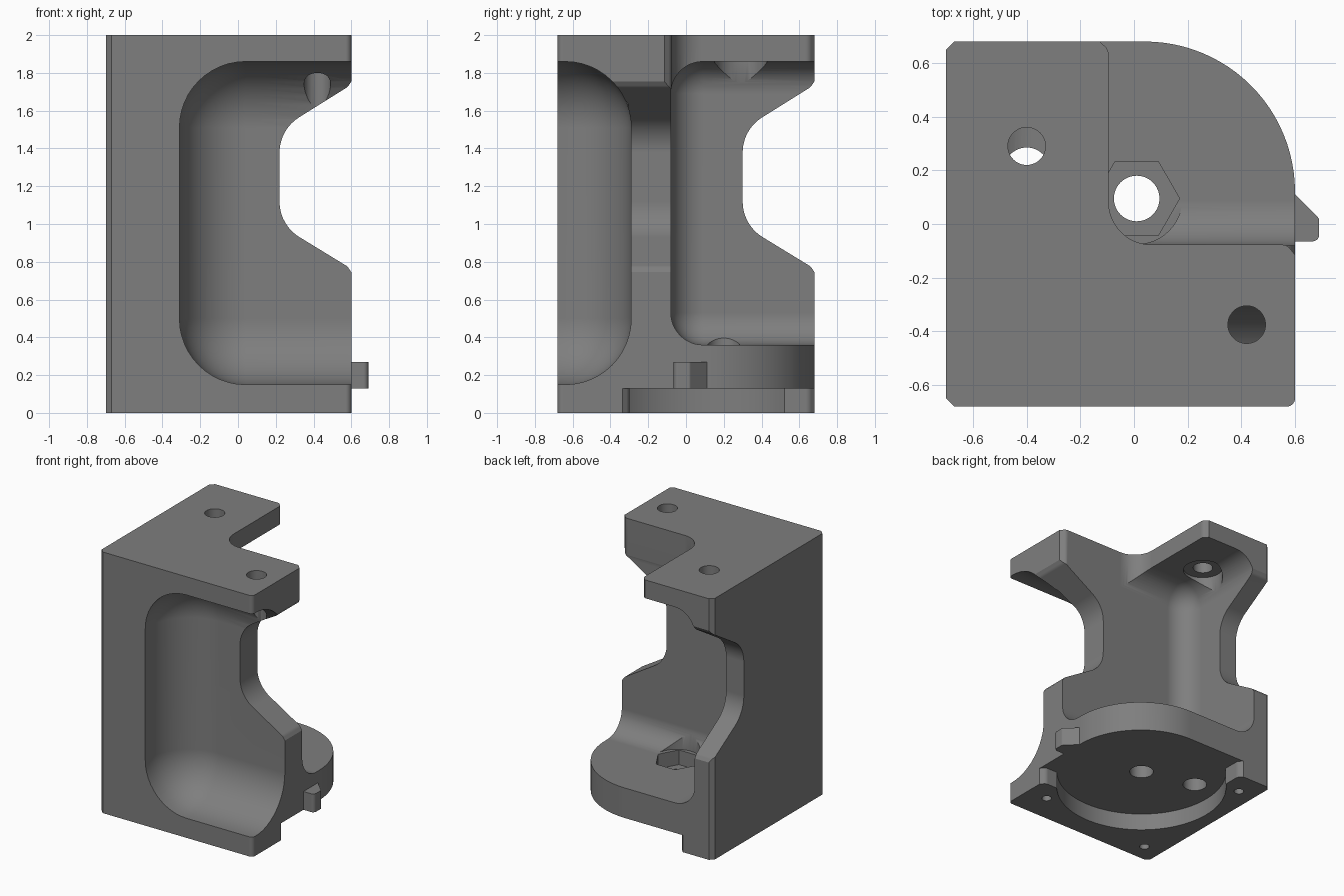
import bpy, bmesh
from math import cos, sin, pi, tan
from mathutils import Vector, Matrix

cube = bpy.data.objects.get("Cube")
if cube:
    bpy.data.objects.remove(cube, do_unlink=True)

grey = bpy.data.materials.new("machined grey")
grey.use_nodes = True
colour = (0.21, 0.21, 0.21, 1)
grey.diffuse_color = colour
grey.node_tree.nodes["Principled BSDF"].inputs["Base Color"].default_value = colour


def finish(bm, name):
    bmesh.ops.recalc_face_normals(bm, faces=bm.faces)
    mesh = bpy.data.meshes.new(name)
    bm.to_mesh(mesh)
    bm.free()
    mesh.materials.append(grey)
    ob = bpy.data.objects.new(name, mesh)
    bpy.context.collection.objects.link(ob)
    return ob


def rounded(corners, steps=12):
    """Polygon corners (x, y, radius) turned into a filleted outline."""
    out = []
    for i, (x, y, r) in enumerate(corners):
        p = Vector((x, y))
        if r == 0:
            out.append(p)
            continue
        a = (Vector(corners[i - 1][:2]) - p).normalized()
        b = (Vector(corners[(i + 1) % len(corners)][:2]) - p).normalized()
        half = a.angle(b) / 2
        centre = p + (a + b).normalized() * (r / sin(half))
        start = p + a * (r / tan(half)) - centre
        end = p + b * (r / tan(half)) - centre
        for k in range(steps + 1):
            t = k / steps
            sweep = pi - 2 * half
            v = (start * sin((1 - t) * sweep) + end * sin(t * sweep)) / sin(sweep)
            out.append(centre + v)
    return out


def prism(name, outline, low, high, axes="xyz"):
    """Extrude an outline; axes say where outline u, v and depth point."""
    order = ["xyz".index(c) for c in axes]

    def place(u, v, w):
        co = [0, 0, 0]
        for k, value in zip(order, (u, v, w)):
            co[k] = value
        return co

    bm = bmesh.new()
    ends = [[bm.verts.new(place(p[0], p[1], w)) for p in outline] for w in (low, high)]
    bm.faces.new(ends[0])
    bm.faces.new(ends[1])
    n = len(outline)
    for i in range(n):
        j = (i + 1) % n
        bm.faces.new((ends[0][i], ends[0][j], ends[1][j], ends[1][i]))
    return finish(bm, name)


def cylinder(name, x, y, r, low, high, sides=48):
    ring = [(x + r * cos(2 * pi * k / sides), y + r * sin(2 * pi * k / sides)) for k in range(sides)]
    return prism(name, ring, low, high)


def soft_box(name, low, high, r):
    """Box with all edges and corners rounded."""
    low, high = Vector(low), Vector(high)
    bm = bmesh.new()
    bmesh.ops.create_cube(bm, size=1, matrix=Matrix.Translation((low + high) / 2)
                          @ Matrix.Diagonal((*(high - low), 1)))
    bmesh.ops.bevel(bm, geom=bm.edges[:], offset=r, segments=12, profile=0.5, affect="EDGES")
    return finish(bm, name)


def combine(target, other, operation):
    mod = target.modifiers.new(other.name, "BOOLEAN")
    mod.object, mod.operation, mod.solver = other, operation, "EXACT"
    bpy.context.view_layer.objects.active = target
    bpy.ops.object.modifier_apply(modifier=mod.name)
    bpy.data.objects.remove(other, do_unlink=True)


# Main block with one large rounded corner and chamfered left edges
block = prism("bracket_body", rounded([
    (-0.67, -0.68, 0), (0.6, -0.68, 0.03), (0.6, 0.68, 0.56),
    (-0.67, 0.68, 0), (-0.7, 0.65, 0), (-0.7, -0.65, 0)], 24), 0, 2)

hub = (0.01, 0.095)
cuts = [
    # Deep rounded pockets either side of the upright wall
    soft_box("front_pocket", (-0.31, -1.6, 0.15), (1.6, -0.29, 1.86), 0.35),
    soft_box("back_pocket", (-0.55, -0.08, 0.36), (1.6, 1.6, 1.86), 0.17),
    # Open corner of the top plate
    prism("plate_corner", rounded([
        (-0.095, -0.077, 0.16), (0.57, -0.077, 0.04), (0.62, -0.14, 0), (0.9, -0.14, 0),
        (0.9, 0.9, 0), (-0.15, 0.9, 0), (-0.15, 0.7, 0), (-0.095, 0.65, 0.04)]), 1.6, 2.2),
]

# Sloped side notches through the ends of the walls
for name, edge, axes in (("wall_notch_x", 0.6, "xzy"), ("wall_notch_y", 0.68, "yzx")):
    inner = edge - 0.38
    cuts.append(prism(name, rounded([
        (inner, 0.995, 0.22), (edge - 0.02, 0.775, 0.05), (edge + 0.01, 0.73, 0),
        (edge + 0.4, 0.73, 0), (edge + 0.4, 1.77, 0), (edge + 0.01, 1.77, 0),
        (edge - 0.02, 1.725, 0.05), (inner, 1.5, 0.22)]), -1, 1, axes))

# Round recess underneath, opened toward the rounded corner
recess = cylinder("recess", *hub, 0.605, -0.2, 0.13, 96)
opening = prism("recess_opening", rounded([
    (0.2, -0.3, 0), (0.57, -0.3, 0.04), (0.62, -0.36, 0), (0.9, -0.36, 0), (0.9, 0.9, 0),
    (-0.47, 0.9, 0), (-0.47, 0.7, 0), (-0.42, 0.65, 0.04), (-0.42, 0.3, 0)]), -0.3, 0.13)
combine(recess, opening, "UNION")
cuts.append(recess)

# Hub bore with hexagonal nut seat, screw holes and dowel holes
cuts += [
    cylinder("hub_bore", *hub, 0.085, -0.1, 0.6),
    cylinder("nut_seat", *hub, 0.16, 0.25, 0.5, 6),
    cylinder("nut_clearance", *hub, 0.17, 0.362, 0.7),
    cylinder("front_plate_hole", 0.42, -0.375, 0.07, 1.5, 2.2),
    cylinder("back_plate_hole", -0.4, 0.29, 0.07, 1.5, 2.2),
    cylinder("back_counterbore", -0.4, 0.29, 0.14, 1.6, 1.88),
    cylinder("floor_hole", -0.4, 0.2, 0.085, -0.1, 0.6),
]
for x, y in ((-0.55, -0.54), (0.43, -0.46), (-0.56, 0.5)):
    cuts.append(cylinder("dowel_hole", x, y, 0.035, -0.1, 0.1, 24))

for cutter in cuts:
    combine(block, cutter, "DIFFERENCE")

# Small side tab
tab = prism("side_tab", rounded([
    (0.56, -0.065, 0), (0.69, -0.065, 0.025), (0.69, 0.02, 0.015), (0.6, 0.11, 0), (0.56, 0.11, 0)], 5),
    0.13, 0.27)

for ob in (block, tab):
    bpy.ops.object.select_all(action="DESELECT")
    ob.select_set(True)
    bpy.context.view_layer.objects.active = ob
    bpy.ops.object.shade_smooth_by_angle(angle=pi / 6)
    ob.modifiers.new("even_normals", "WEIGHTED_NORMAL").keep_sharp = True
